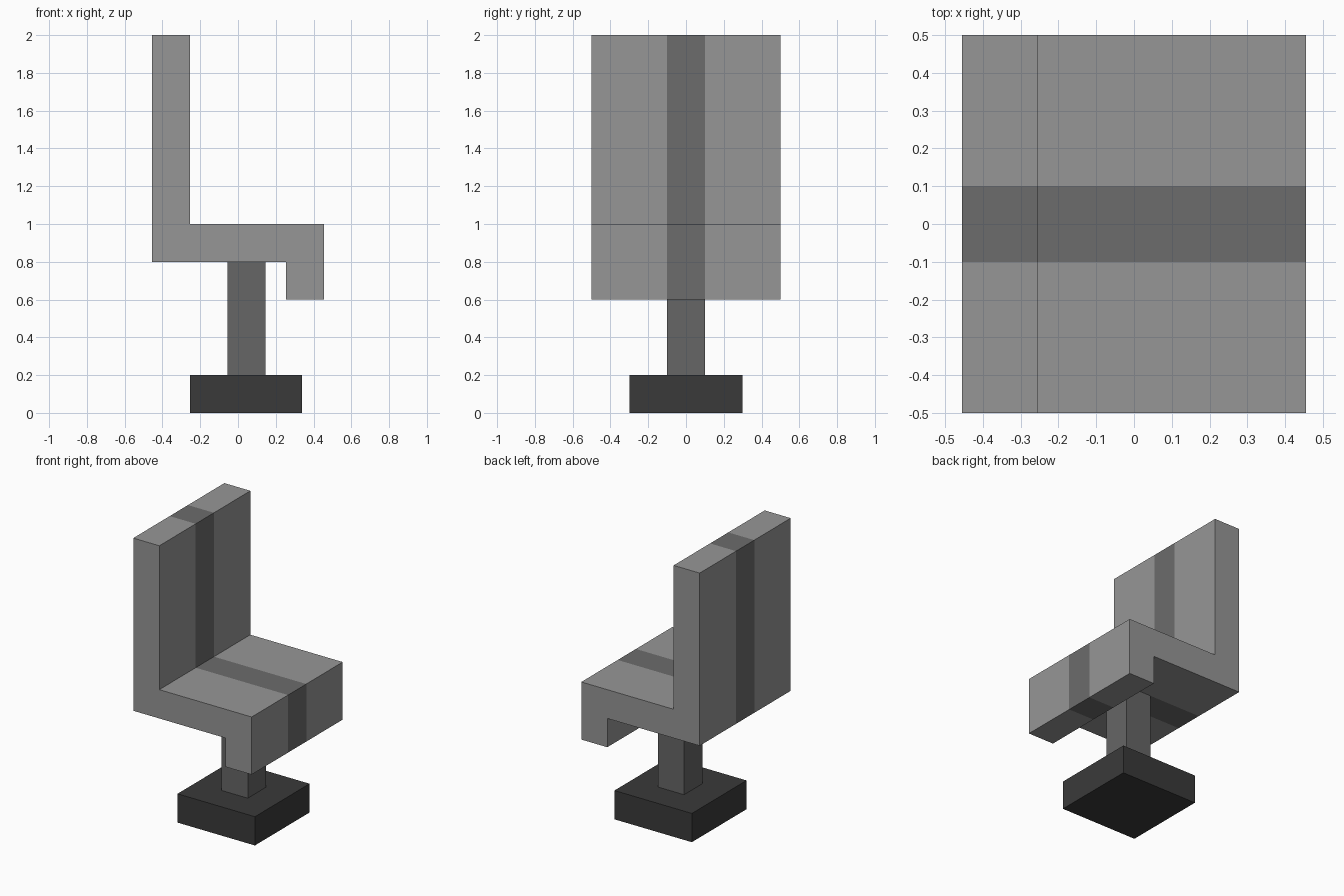
import bpy, bmesh

if "Cube" in bpy.data.objects:
    bpy.data.objects.remove(bpy.data.objects["Cube"])


def material(name, grey):
    m = bpy.data.materials.new(name)
    m.diffuse_color = (grey, grey, grey, 1)
    m.use_nodes = True
    m.node_tree.nodes["Principled BSDF"].inputs["Base Color"].default_value = m.diffuse_color
    return m


def make_object(name, bm, mats):
    bmesh.ops.recalc_face_normals(bm, faces=bm.faces[:])
    mesh = bpy.data.meshes.new(name)
    bm.to_mesh(mesh)
    bm.free()
    for m in mats:
        mesh.materials.append(m)
    obj = bpy.data.objects.new(name, mesh)
    bpy.context.collection.objects.link(obj)
    return obj


def box(name, lo, hi, mat):
    bm = bmesh.new()
    bmesh.ops.create_cube(bm, size=1)
    for v in bm.verts:
        v.co = [(a + b) / 2 + c * (b - a) for a, b, c in zip(lo, hi, v.co)]
    return make_object(name, bm, [mat])


light = material("light_grey", 0.305)
stripe = material("stripe_grey", 0.15)
post_grey = material("post_grey", 0.133)
dark = material("dark_grey", 0.042)

# Seat, backrest and front lip: one side profile swept across the width
profile = [(-0.455, 0.8), (0.255, 0.8), (0.255, 0.6), (0.455, 0.6),
           (0.455, 1.0), (-0.255, 1.0), (-0.255, 2.0), (-0.455, 2.0)]
bm = bmesh.new()
rings = [[bm.verts.new((x, y, z)) for x, z in profile]
         for y in (-0.5, -0.1, 0.1, 0.5)]
for i, (a, b) in enumerate(zip(rings, rings[1:])):
    for j in range(len(profile)):
        k = (j + 1) % len(profile)
        face = bm.faces.new((a[j], a[k], b[k], b[j]))
        face.material_index = 1 if i == 1 else 0  # centre stripe
bm.faces.new(rings[0])
bm.faces.new(rings[-1][::-1])
make_object("seat_and_backrest", bm, [light, stripe])

# Pedestal
box("post", (-0.055, -0.1, 0.2), (0.145, 0.1, 0.8), post_grey)
box("base", (-0.255, -0.3, 0.0), (0.34, 0.3, 0.2), dark)
